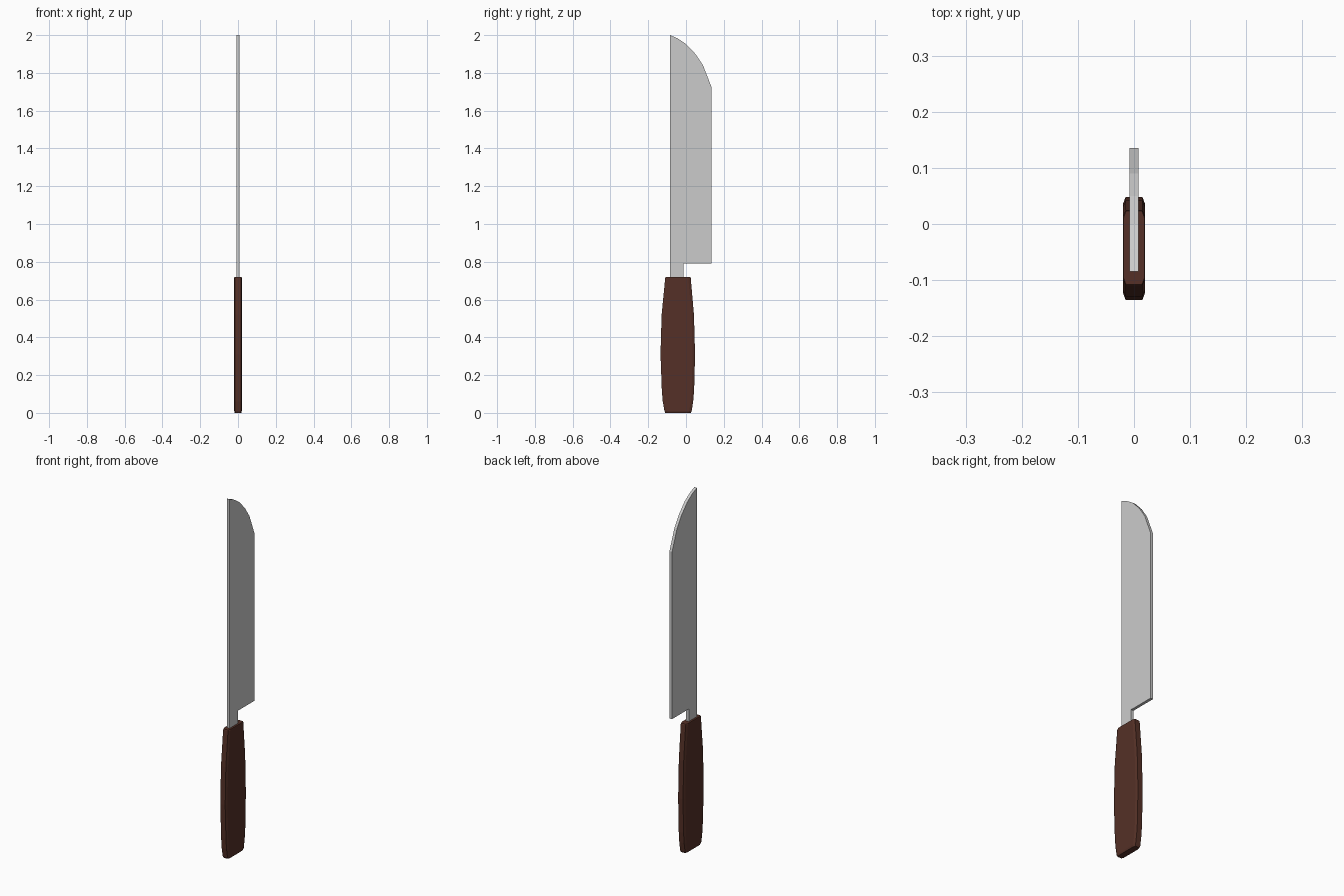
import bpy
import bmesh

cube = bpy.data.objects.get("Cube")
if cube:
    bpy.data.objects.remove(cube, do_unlink=True)


def make_material(name, rgb):
    mat = bpy.data.materials.new(name)
    mat.use_nodes = True
    mat.diffuse_color = (*rgb, 1)
    mat.node_tree.nodes["Principled BSDF"].inputs["Base Color"].default_value = (*rgb, 1)
    return mat


def loft(name, rings, mat):
    """Skin a stack of equal-length rings and cap both ends."""
    bm = bmesh.new()
    loops = [[bm.verts.new(p) for p in ring] for ring in rings]
    n = len(loops[0])
    for low, high in zip(loops, loops[1:]):
        for i in range(n):
            j = (i + 1) % n
            bm.faces.new((low[i], low[j], high[j], high[i]))
    bm.faces.new(loops[0][::-1])
    bm.faces.new(loops[-1])
    bmesh.ops.recalc_face_normals(bm, faces=bm.faces[:])
    mesh = bpy.data.meshes.new(name)
    bm.to_mesh(mesh)
    bm.free()
    mesh.materials.append(mat)
    obj = bpy.data.objects.new(name, mesh)
    bpy.context.collection.objects.link(obj)
    return obj


steel = make_material("steel grey", (0.6, 0.6, 0.6))
wood = make_material("dark brown wood", (0.09, 0.03, 0.02))

# Blade with its tang: one flat (y, z) outline given thickness along x
outline = [(-0.085, 0.6), (-0.085, 2.0), (-0.045, 1.983), (0.0, 1.953),
           (0.05, 1.9), (0.09, 1.84), (0.135, 1.725), (0.135, 0.79),
           (-0.013, 0.79), (-0.013, 0.6)]
loft("blade", [[(x, y, z) for y, z in outline] for x in (-0.008, 0.008)], steel)


def handle_ring(z, front, back, half):
    """Rectangle with chamfered corners at height z."""
    cx, cy = 0.005, 0.013
    return [(half - cx, front, z), (half, front + cy, z),
            (half, back - cy, z), (half - cx, back, z),
            (cx - half, back, z), (-half, back - cy, z),
            (-half, front + cy, z), (cx - half, front, z)]


# Handle: bulging grip, slightly rounded at the butt
sections = [(0.0, -0.110, 0.026, 0.017), (0.01, -0.114, 0.030, 0.02),
            (0.06, -0.123, 0.038, 0.02), (0.12, -0.128, 0.043, 0.02),
            (0.31, -0.135, 0.048, 0.02), (0.52, -0.129, 0.042, 0.02),
            (0.715, -0.110, 0.025, 0.02), (0.72, -0.108, 0.023, 0.019)]
loft("handle", [handle_ring(*s) for s in sections], wood)
